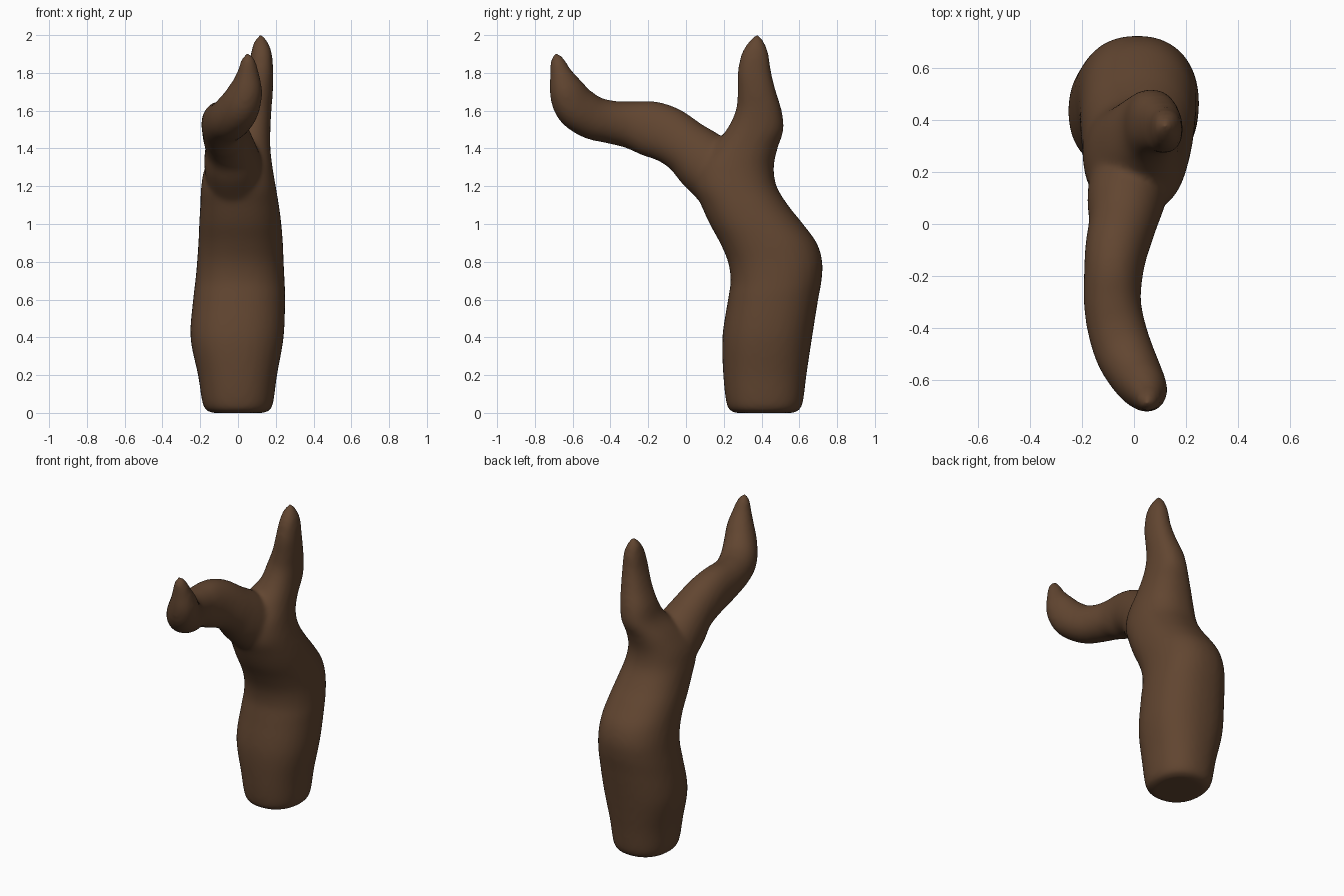
import bpy, bmesh, math
from mathutils import Vector

if "Cube" in bpy.data.objects:
    bpy.data.objects.remove(bpy.data.objects["Cube"])

bark = bpy.data.materials.new("dark brown bark")
bark.diffuse_color = (0.12, 0.06, 0.03, 1)
bark.use_nodes = True
bark.node_tree.nodes["Principled BSDF"].inputs["Base Color"].default_value = bark.diffuse_color
SIDES = 32


def spline(rows, steps=5):
    """Catmull-Rom through rows of numbers."""
    out = []
    for i in range(len(rows) - 1):
        p = [rows[max(0, min(len(rows) - 1, i + k))] for k in (-1, 0, 1, 2)]
        for s in range(steps):
            t = s / steps
            out.append([0.5 * (2 * b + (c - a) * t + (2 * a - 5 * b + 4 * c - d) * t * t
                               + (3 * b - a - 3 * c + d) * t ** 3) for a, b, c, d in zip(*p)])
    return out + [list(rows[-1])]


def ring(bm, c, u, v, e):
    vs = []
    for k in range(SIDES):
        a = 2 * math.pi * k / SIDES
        ca, sa = math.cos(a), math.sin(a)
        vs.append(bm.verts.new(c + u * math.copysign(abs(ca) ** (2 / e), ca)
                               + v * math.copysign(abs(sa) ** (2 / e), sa)))
    return vs


def bridge(bm, rings):
    for a, b in zip(rings, rings[1:]):
        for k in range(SIDES):
            j = (k + 1) % SIDES
            bm.faces.new((a[k], a[j], b[j], b[k]))
    bm.faces.new(rings[0][::-1])
    bm.faces.new(rings[-1])


bm = bmesh.new()

# trunk and upright stub: z, x min, x max, y min, y max
trunk = [
    (0.0, -.14, .14, .26, .57), (.015, -.17, .17, .23, .60), (.06, -.19, .188, .212, .62),
    (.2, -.212, .207, .197, .638), (.4, -.252, .242, .192, .668), (.6, -.238, .25, .222, .70),
    (.7, -.226, .247, .236, .718), (.8, -.217, .242, .222, .722), (.9, -.21, .238, .18, .692),
    (1.0, -.206, .23, .125, .62), (1.1, -.2, .217, .08, .54), (1.2, -.195, .2, .04, .48),
    (1.3, -.175, .183, .05, .465), (1.4, -.12, .172, .13, .485), (1.5, -.05, .172, .215, .517),
    (1.6, -.02, .177, .263, .507), (1.7, .02, .185, .273, .477), (1.8, .05, .187, .273, .452),
    (1.9, .068, .18, .293, .437), (1.96, .083, .16, .328, .415), (2.003, .11, .13, .365, .385)]
bridge(bm, [ring(bm, Vector(((x0 + x1) / 2, (y0 + y1) / 2, z)),
                 Vector(((x1 - x0) / 2, 0, 0)), Vector((0, (y1 - y0) / 2, 0)), 2.25)
            for z, x0, x1, y0, y1 in spline(trunk)])

# forward branch: centre x, y, z, half width, half height
branch = [
    (.0, .25, 1.17, .16, .16), (-.03, .1, 1.325, .15, .165), (-.045, 0, 1.41, .13, .145),
    (-.068, -.1, 1.475, .12, .148), (-.08, -.2, 1.507, .112, .147), (-.083, -.3, 1.526, .11, .125),
    (-.067, -.4, 1.54, .112, .114), (-.035, -.5, 1.565, .112, .115), (.01, -.585, 1.625, .102, .115),
    (.042, -.632, 1.71, .085, .096), (.053, -.664, 1.80, .058, .058), (.053, -.682, 1.87, .036, .036),
    (.053, -.69, 1.905, .01, .01)]
pts = spline(branch)
rings, side = [], Vector((1, 0, 0))
for i, p in enumerate(pts):
    t = (Vector(pts[min(i + 1, len(pts) - 1)][:3]) - Vector(pts[max(i - 1, 0)][:3])).normalized()
    side = (side - t * side.dot(t)).normalized()
    rings.append(ring(bm, Vector(p[:3]), side * p[3], side.cross(t) * p[4], 2.1))
bridge(bm, rings)
bmesh.ops.recalc_face_normals(bm, faces=bm.faces)

me = bpy.data.meshes.new("tree_trunk")
bm.to_mesh(me)
bm.free()
me.materials.append(bark)
ob = bpy.data.objects.new("tree_trunk", me)
bpy.context.collection.objects.link(ob)

# fuse trunk and branch into one soft skin
m = ob.modifiers.new("fuse", 'REMESH')
m.mode, m.voxel_size, m.use_smooth_shade = 'VOXEL', 0.014, True
s = ob.modifiers.new("soften", 'SMOOTH')
s.factor, s.iterations = 0.5, 12
